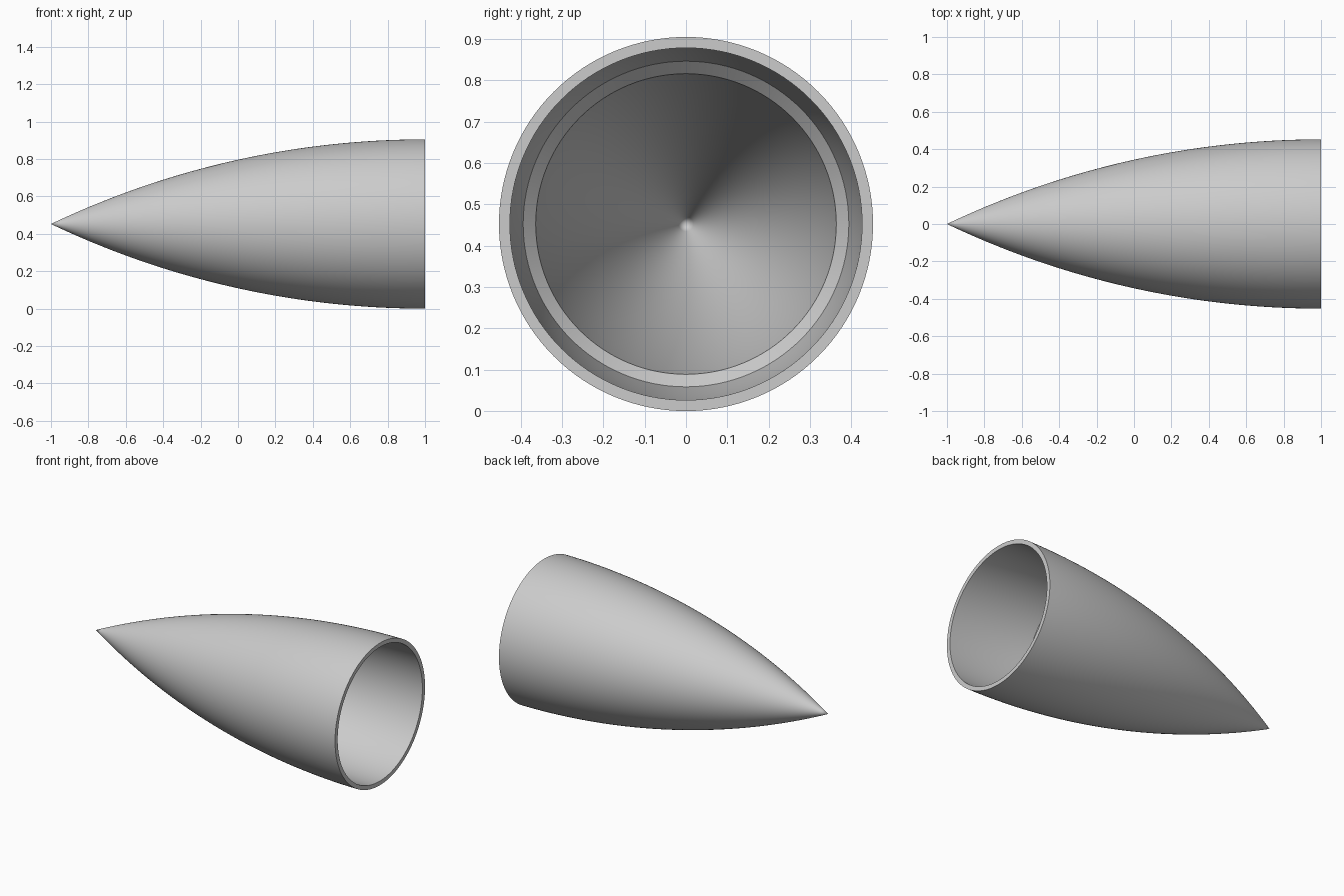
import bpy, bmesh
from math import sqrt, pi, radians
from mathutils import Vector

cube = bpy.data.objects.get("Cube")
if cube:
    bpy.data.objects.remove(cube, do_unlink=True)

LENGTH, RADIUS = 2.0, 0.4525
THIN, THICK = 0.0265, 0.053       # wall near the opening, wall near the tip
STEP = 0.545                      # depth of the inner shoulder
ARC = (RADIUS ** 2 + LENGTH ** 2) / (2 * RADIUS)
SEGMENTS = 128


def ogive(depth):
    """Outer radius at a given depth from the open end."""
    return sqrt(ARC ** 2 - depth ** 2) - ARC + RADIUS


def depth_at(radius):
    return sqrt(ARC ** 2 - (radius + ARC - RADIUS) ** 2)


def wall(start, end, thickness, steps):
    """Profile points (depth, radius) along the ogive, inset by thickness."""
    depths = [start + (end - start) * i / steps for i in range(steps + 1)]
    return [(d, max(ogive(d) - thickness, 0.0)) for d in depths]


def lathe(name, profile, material):
    """Revolve a (depth, radius) profile about the x axis."""
    bm = bmesh.new()
    centre = Vector((0, 0, RADIUS))
    verts = [bm.verts.new((LENGTH / 2 - d, 0, RADIUS + r)) for d, r in profile]
    edges = [bm.edges.new(pair) for pair in zip(verts, verts[1:])]
    bmesh.ops.spin(bm, geom=verts + edges, cent=centre, axis=(1, 0, 0),
                   angle=2 * pi, steps=SEGMENTS)
    bmesh.ops.remove_doubles(bm, verts=bm.verts, dist=0.0001)
    bmesh.ops.recalc_face_normals(bm, faces=bm.faces)
    mesh = bpy.data.meshes.new(name)
    bm.to_mesh(mesh)
    bm.free()
    mesh.materials.append(material)
    obj = bpy.data.objects.new(name, mesh)
    bpy.context.collection.objects.link(obj)
    bpy.ops.object.select_all(action="DESELECT")
    obj.select_set(True)
    bpy.context.view_layer.objects.active = obj
    bpy.ops.object.shade_smooth_by_angle(angle=radians(30))
    return obj


# Plain grey material
grey = bpy.data.materials.new("light grey")
grey.use_nodes = True
colour = (0.6, 0.6, 0.6, 1)
grey.diffuse_color = colour
grey.node_tree.nodes["Principled BSDF"].inputs["Base Color"].default_value = colour

# Outer skin from tip to rim, thin inner wall, sloped shoulder, thick inner wall
shoulder_end = STEP + 0.031
profile = wall(LENGTH, 0, 0, 48)
profile += wall(0, STEP, THIN, 14)
profile += wall(shoulder_end, depth_at(THICK), THICK, 32)
lathe("hollow_nose_cone", profile, grey)
